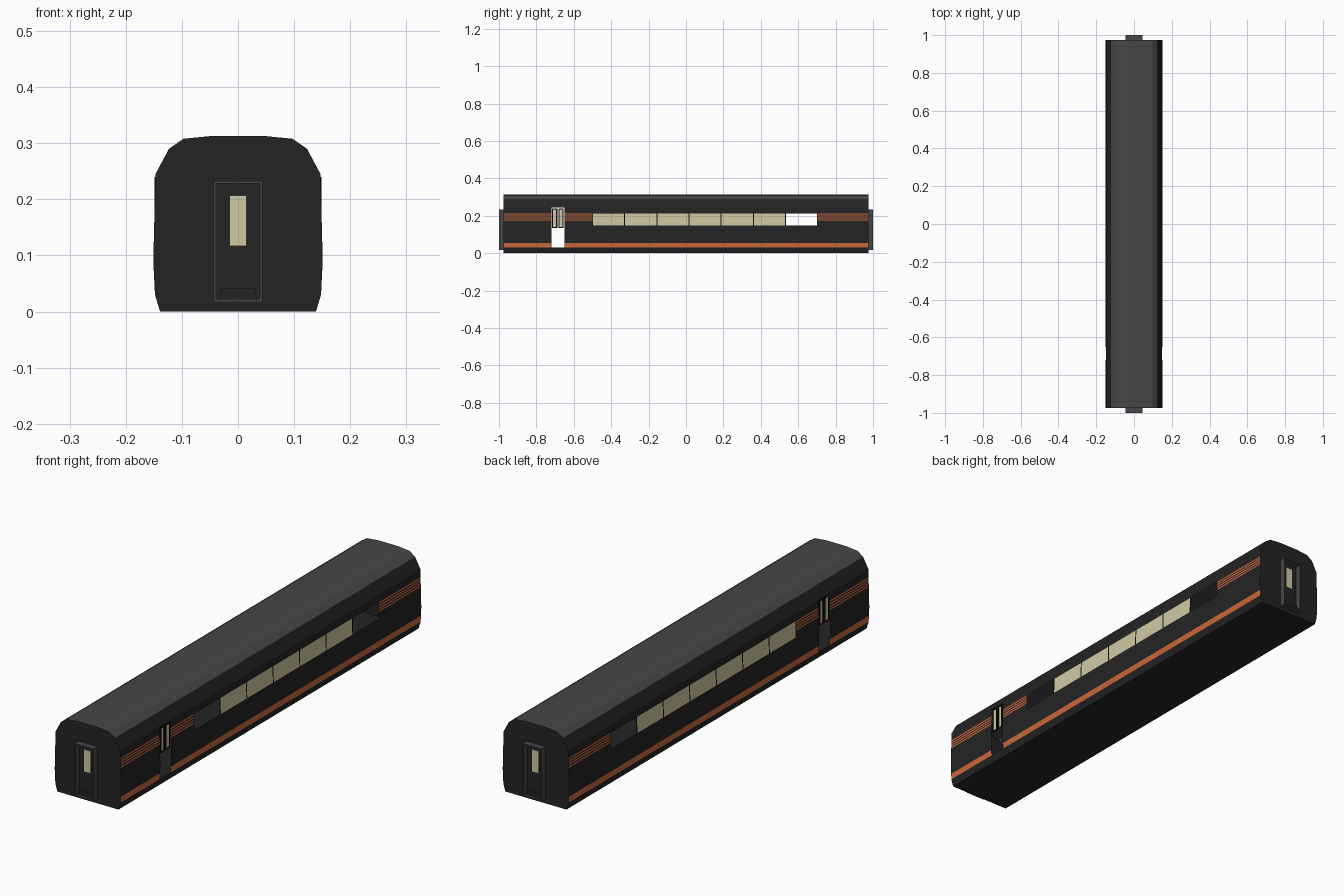
import bpy, bmesh

if "Cube" in bpy.data.objects:
    bpy.data.objects.remove(bpy.data.objects["Cube"])

def material(name, rgb):
    m = bpy.data.materials.new(name)
    m.diffuse_color = (*rgb, 1)
    m.use_nodes = True
    m.node_tree.nodes["Principled BSDF"].inputs["Base Color"].default_value = m.diffuse_color
    return m

DARK = material("charcoal", (0.0176, 0.0176, 0.0176))
ROOF = material("roof_grey", (0.062, 0.062, 0.062))
ORANGE = material("orange", (0.60, 0.135, 0.042))
CREAM = material("cream_glass", (0.63, 0.585, 0.37))
BLACK = material("black", (0.005, 0.005, 0.005))

def finish(name, bm, mats):
    me = bpy.data.meshes.new(name)
    bm.to_mesh(me)
    bm.free()
    for m in mats:
        me.materials.append(m)
    ob = bpy.data.objects.new(name, me)
    bpy.context.collection.objects.link(ob)
    return ob

def add_box(bm, lo, hi):
    vs = bmesh.ops.create_cube(bm, size=1)["verts"]
    for v in vs:
        v.co = [(a + b) / 2 + c * abs(b - a) for a, b, c in zip(lo, hi, v.co)]

def boxes(name, mat, items):
    bm = bmesh.new()
    for lo, hi in items:
        add_box(bm, lo, hi)
    return finish(name, bm, [mat])

# Car body: half profile (x, z), refined with rows for stripes and windows
PROFILE = [(0.139, 0), (0.148, 0.03), (0.151, 0.09), (0.150, 0.13),
           (0.147, 0.245), (0.123, 0.29), (0.097, 0.308), (0.045, 0.313)]
STRIPES = [0.174, 0.185, 0.196, 0.207]
SILL, HEAD, STRIPE_H = 0.147, 0.213, 0.006
rows = sorted({z for _, z in PROFILE} | {0.055, SILL}
              | {round(s + d, 4) for s in STRIPES for d in (0, STRIPE_H)})

def width(z):
    for (x0, z0), (x1, z1) in zip(PROFILE, PROFILE[1:]):
        if z0 <= z <= z1:
            return x0 + (x1 - x0) * (z - z0) / (z1 - z0)

PITCH, FIRST, COUNT, GAP = 0.172, -0.5, 7, 0.003
DOOR = (-0.72, -0.65)
END = 0.975
panes = [(FIRST + i * PITCH + GAP, FIRST + (i + 1) * PITCH - GAP) for i in range(COUNT)]
stations = sorted({-END, END, *DOOR, *[y for p in panes for y in p]})

def cell(side, y, z):
    """Material index of a wall cell, or None for an opening."""
    if DOOR[0] < y < DOOR[1] and 0.03 < z < 0.245:
        return None
    if SILL < z < HEAD and panes[0][0] < y < panes[-1][1]:
        for i, (a, b) in enumerate(panes):
            if a < y < b:
                # open window bays
                return None if i == COUNT - 1 or (i == 0 and side > 0) else 3
        return 4
    if 0.03 < z < 0.055 or any(s < z < s + STRIPE_H for s in STRIPES):
        return 2
    return 1 if z > 0.295 else 0

bm = bmesh.new()
ring = [(width(z), z) for z in rows] + [(-width(z), z) for z in reversed(rows)]
grid = [[bm.verts.new((x, y, z)) for x, z in ring] for y in stations]
n = len(ring)
for i in range(len(stations) - 1):
    y = (stations[i] + stations[i + 1]) / 2
    for j in range(n):
        k = (j + 1) % n
        z = (ring[j][1] + ring[k][1]) / 2
        mat = cell(1 if ring[j][0] > 0 else -1, y, z)
        if mat is not None:
            f = bm.faces.new((grid[i][j], grid[i + 1][j], grid[i + 1][k], grid[i][k]))
            f.material_index = mat
bm.faces.new(grid[0])
bm.faces.new(grid[-1][::-1])
finish("car_body", bm, [DARK, ROOF, ORANGE, CREAM, BLACK])

# Side door windows: a black frame round each narrow pane
bars, glass = [], []
for s in (-1, 1):
    xa, xb = sorted((s * 0.145, s * 0.149))
    for yc in (-0.702, -0.668):
        a, b, c, d, t = yc - 0.014, yc + 0.014, 0.135, 0.24, 0.006
        bars += [((xa, a, c), (xb, a + t, d)), ((xa, b - t, c), (xb, b, d)),
                 ((xa, a + t, c), (xb, b - t, c + t)), ((xa, a + t, d - t), (xb, b - t, d))]
        glass.append(((s * 0.146, a + t, c + t), (s * 0.148, b - t, d - t)))
boxes("door_window_frames", BLACK, bars)
boxes("door_window_glass", CREAM, glass)

# End gangways: frame, window and step at both ends
for s, label in ((-1, "front"), (1, "rear")):
    ya, yb = sorted((s * END, s * 1.0))
    w, lo, hi, t = 0.044, 0.017, 0.233, 0.005
    boxes(label + "_gangway_frame", ROOF, [
        ((-w, ya, lo), (-w + t, yb, hi)), ((w - t, ya, lo), (w, yb, hi)),
        ((-w + t, ya, hi - t), (w - t, yb, hi)), ((-w + t, ya, lo), (w - t, yb, lo + t))])
    boxes(label + "_end_window", CREAM,
          [((-0.015, s * END, 0.117), (0.015, s * (END + 0.003), 0.207))])
    step = boxes(label + "_step", DARK,
                 [((-0.034, s * END, 0.022), (0.034, s * 0.99, 0.042))])
    for v in step.data.vertices:
        if v.co.z > 0.03:
            v.co.x *= 0.87
